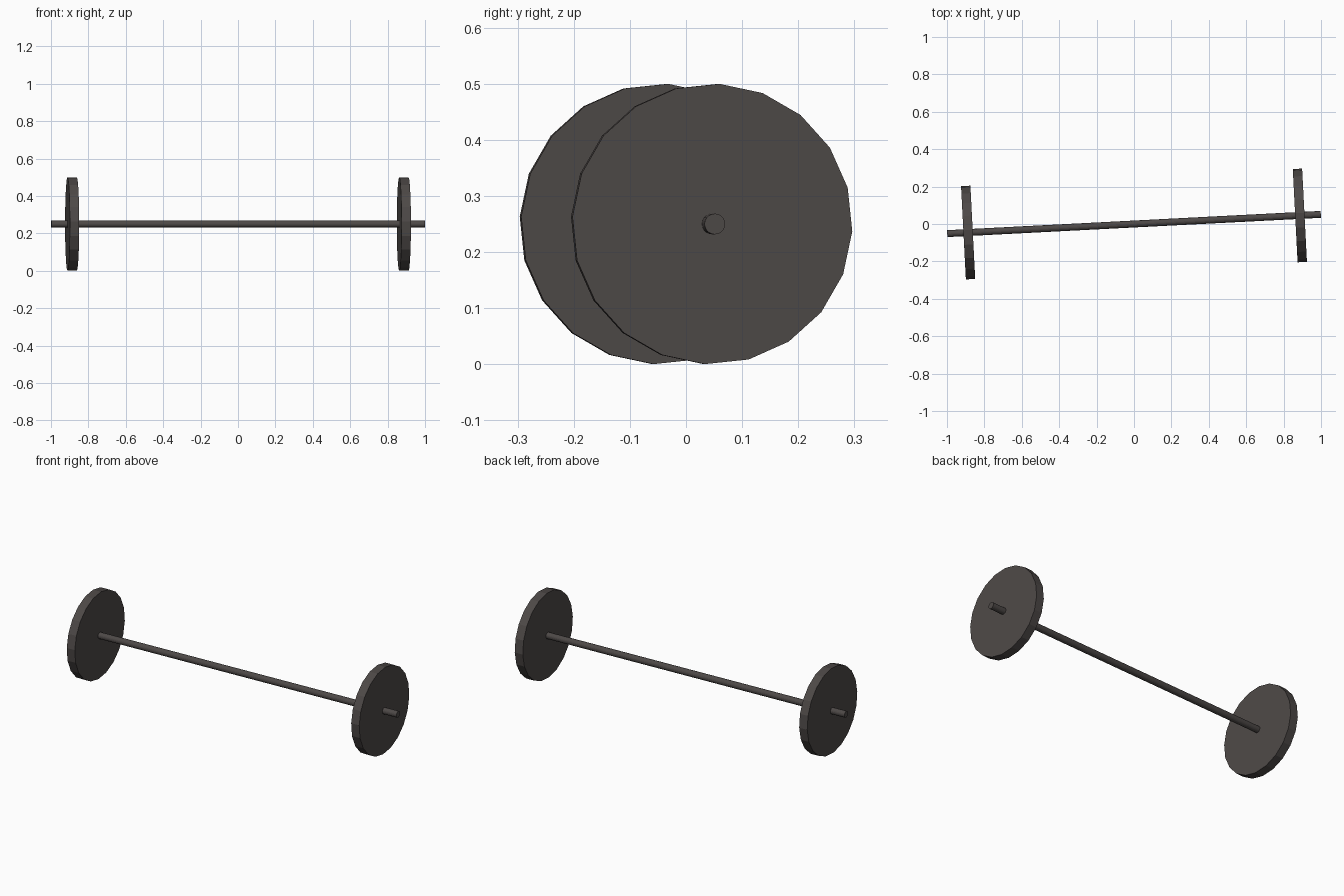
import bpy
from math import radians
from mathutils import Matrix

cube = bpy.data.objects.get("Cube")
if cube:
    bpy.data.objects.remove(cube, do_unlink=True)

# Single dark iron colour
iron = bpy.data.materials.new("dark_iron")
iron.use_nodes = True
colour = (0.075, 0.066, 0.063, 1)
iron.diffuse_color = colour
iron.node_tree.nodes["Principled BSDF"].inputs["Base Color"].default_value = colour

YAW = Matrix.Rotation(radians(2.95), 4, "Z")     # whole barbell turned slightly
ROLL = Matrix.Rotation(radians(-3), 4, "X")      # roll about its own axis
LIE_DOWN = Matrix.Rotation(radians(90), 4, "Y")
RADIUS = 0.25


def disc(name, along, radius, length, sides=20):
    """Flat-sided cylinder lying on the barbell axis."""
    bpy.ops.mesh.primitive_cylinder_add(vertices=sides, radius=radius, depth=length)
    ob = bpy.context.object
    ob.name = ob.data.name = name
    place = Matrix.Translation((0, 0, RADIUS)) @ YAW @ Matrix.Translation((along, 0, 0))
    ob.matrix_world = place @ ROLL @ LIE_DOWN
    ob.data.materials.append(iron)
    return ob


# Bar and the two weight plates
disc("bar", 0, 0.0185, 2.0)
for side, sign in (("left", 1), ("right", -1)):
    disc(side + "_weight_plate", sign * 0.888, RADIUS, 0.05)
